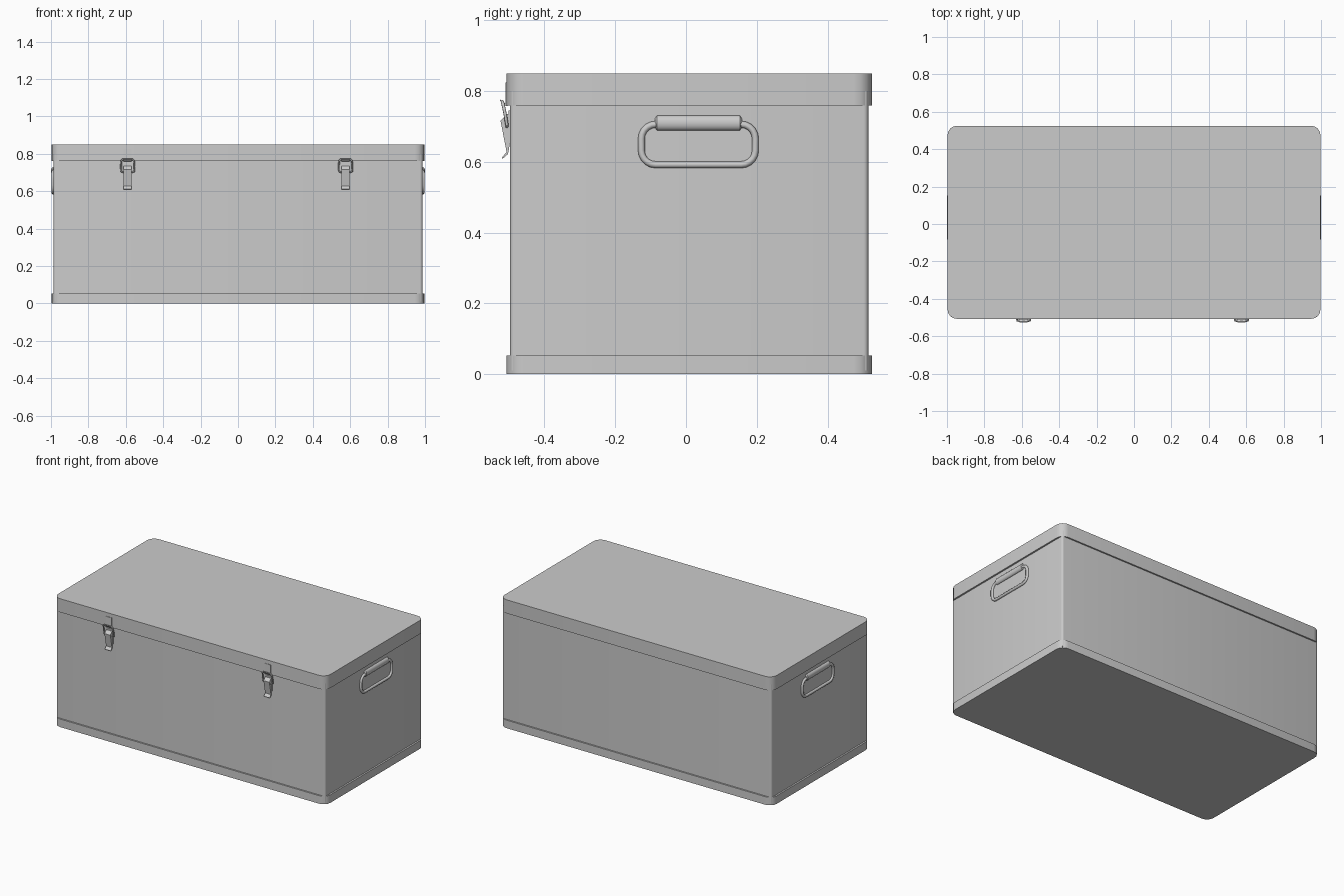
import bpy, bmesh
from math import sin, cos, pi

if "Cube" in bpy.data.objects:
    bpy.data.objects.remove(bpy.data.objects["Cube"])

CY = 0.009  # box centre in depth


def finish(name, bm, angle=35):
    bmesh.ops.recalc_face_normals(bm, faces=bm.faces)
    me = bpy.data.meshes.new(name)
    bm.to_mesh(me)
    bm.free()
    ob = bpy.data.objects.new(name, me)
    bpy.context.collection.objects.link(ob)
    smooth(ob, angle)
    return ob


def smooth(ob, angle=35):
    bpy.ops.object.select_all(action='DESELECT')
    ob.select_set(True)
    bpy.context.view_layer.objects.active = ob
    bpy.ops.object.shade_smooth_by_angle(angle=angle * pi / 180)


def outline(w, d, r, seg):
    """Rounded rectangle, half sizes w and d."""
    pts = []
    for k, (sx, sy) in enumerate([(1, 1), (-1, 1), (-1, -1), (1, -1)]):
        for i in range(seg + 1):
            a = (k + i / seg) * pi / 2
            pts.append((sx * (w - r) + r * cos(a), sy * (d - r) + r * sin(a)))
    return pts


def extrude(name, pts, vec, angle=35):
    bm = bmesh.new()
    f = bm.faces.new([bm.verts.new(p) for p in pts])
    geo = bmesh.ops.extrude_face_region(bm, geom=[f], use_keep_orig=True)
    vs = [g for g in geo['geom'] if isinstance(g, bmesh.types.BMVert)]
    bmesh.ops.translate(bm, verts=vs, vec=vec)
    return finish(name, bm, angle)


def slab(name, w, d, r, z0, z1, seg=4):
    return extrude(name, [(x, y + CY, z0) for x, y in outline(w, d, r, seg)], (0, 0, z1 - z0))


def plate(name, x, width, profile):
    """Side profile of (y, z) points extruded across the width."""
    return extrude(name, [(x - width / 2, y, z) for y, z in profile], (width, 0, 0))


def rod(name, pts, radius, closed=False):
    cu = bpy.data.curves.new(name, 'CURVE')
    cu.dimensions = '3D'
    cu.bevel_depth = radius
    cu.bevel_resolution = 2
    cu.use_fill_caps = True
    sp = cu.splines.new('POLY')
    sp.points.add(len(pts) - 1)
    for p, c in zip(sp.points, pts):
        p.co = (*c, 1)
    sp.use_cyclic_u = closed
    ob = bpy.data.objects.new(name, cu)
    bpy.context.collection.objects.link(ob)
    bpy.ops.object.select_all(action='DESELECT')
    ob.select_set(True)
    bpy.context.view_layer.objects.active = ob
    bpy.ops.object.convert(target='MESH')
    ob = bpy.context.view_layer.objects.active
    smooth(ob, 50)
    return ob


# Box body, lid and bottom band
slab("body", 0.986, 0.506, 0.013, 0.01, 0.80)
slab("lid", 0.997, 0.516, 0.05, 0.76, 0.85)
slab("bottom_band", 0.997, 0.516, 0.05, 0.0, 0.053)

# Side handles: wire ring and thicker flattened grip
for side, s in (("right", 1), ("left", -1)):
    ring = [(s * 0.988, 0.035 + y, 0.649 + z) for y, z in outline(0.161, 0.057, 0.04, 5)]
    rod(side + "_handle_ring", ring, 0.0095, closed=True)
    bm = bmesh.new()
    rings = []
    n = 16
    for y, k in ((-0.088, 0.6), (-0.082, 1), (0.152, 1), (0.158, 0.6)):
        rings.append([bm.verts.new((s * (0.986 + 0.014 * k * cos(2 * pi * i / n)), y,
                                    0.71 + 0.021 * k * sin(2 * pi * i / n))) for i in range(n)])
    for a, b in zip(rings, rings[1:]):
        for i in range(n):
            bm.faces.new((a[i], a[(i + 1) % n], b[(i + 1) % n], b[i]))
    bm.faces.new(rings[0])
    bm.faces.new(rings[-1])
    finish(side + "_handle_grip", bm)

# Front toggle latches
for side, x in (("left", -0.59), ("right", 0.575)):
    plate(side + "_latch_catch", x, 0.042,
          [(-0.505, 0.825), (-0.510, 0.825), (-0.510, 0.765), (-0.526, 0.777),
           (-0.526, 0.773), (-0.510, 0.758), (-0.505, 0.758)])
    plate(side + "_latch_base", x, 0.05,
          [(-0.494, 0.745), (-0.501, 0.745), (-0.501, 0.65), (-0.494, 0.65)])
    plate(side + "_latch_lever", x, 0.043,
          [(-0.496, 0.735), (-0.506, 0.735), (-0.524, 0.716), (-0.507, 0.628), (-0.521, 0.611),
           (-0.518, 0.609), (-0.503, 0.622), (-0.498, 0.65)])
    loop = [(0.02, -0.506, 0.70), (0.035, -0.506, 0.705), (0.036, -0.511, 0.735),
            (0.034, -0.517, 0.763), (0.026, -0.519, 0.771)]
    loop += [(-a, b, c) for a, b, c in reversed(loop)]
    rod(side + "_latch_loop", [(x + a, b, c) for a, b, c in loop], 0.0045)
